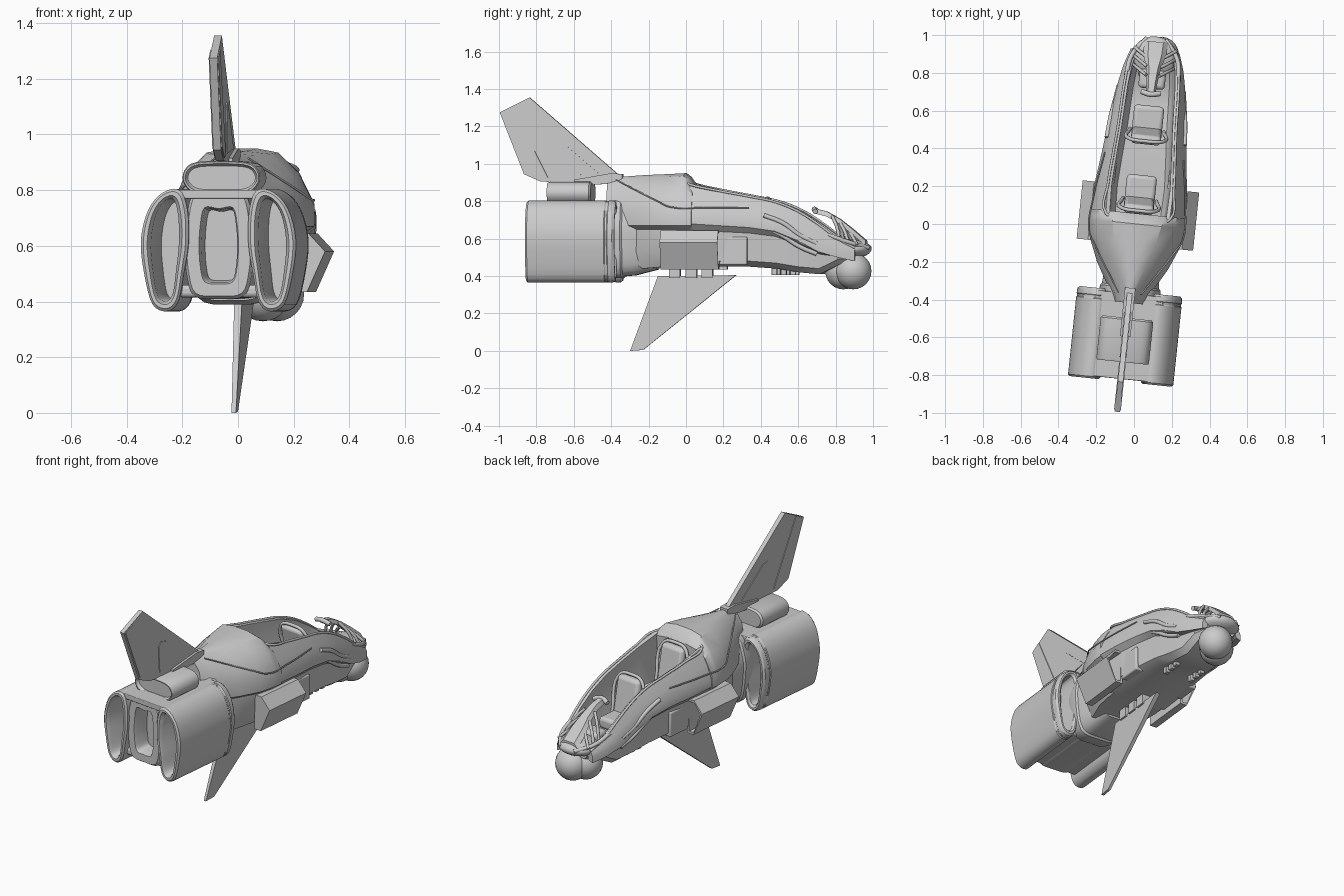
import bpy, bmesh, math
from mathutils import Matrix, Vector

cube = bpy.data.objects.get("Cube")
if cube:
    bpy.data.objects.remove(cube)

grey = bpy.data.materials.new("hull grey")
grey.use_nodes = True
grey.diffuse_color = (0.6, 0.6, 0.6, 1)
grey.node_tree.nodes["Principled BSDF"].inputs["Base Color"].default_value = (0.6, 0.6, 0.6, 1)

PLACE = Matrix.Translation((0.016, 0, 0)) @ Matrix.Rotation(math.radians(-6), 4, 'Z')
parts = []


def add(name, data):
    ob = bpy.data.objects.new(name, data)
    bpy.context.collection.objects.link(ob)
    data.materials.append(grey)
    ob.matrix_world = PLACE
    parts.append(ob)
    return ob


def loft(name, rings, bevel=0):
    """Skin a row of closed rings that share one point count, with end caps."""
    bm = bmesh.new()
    rows = [[bm.verts.new(p) for p in ring] for ring in rings]
    n = len(rows[0])
    for a, b in zip(rows, rows[1:]):
        for i in range(n):
            j = (i + 1) % n
            bm.faces.new((a[i], a[j], b[j], b[i]))
    bm.faces.new(rows[0])
    bm.faces.new(rows[-1])
    bmesh.ops.recalc_face_normals(bm, faces=bm.faces)
    me = bpy.data.meshes.new(name)
    bm.to_mesh(me)
    bm.free()
    ob = add(name, me)
    if bevel:
        mod = ob.modifiers.new("edge", 'BEVEL')
        mod.width, mod.segments = bevel, 3
    return ob


def box(name, lo, hi, bevel=0.0, lean=0.0):
    def ring(z, dy):
        return [(x, y + dy, z) for x, y in
                ((lo[0], lo[1]), (hi[0], lo[1]), (hi[0], hi[1]), (lo[0], hi[1]))]
    return loft(name, [ring(lo[2], 0), ring(hi[2], lean)], bevel=bevel)


def blade(name, outline, thick):
    """Flat side-view outline given thickness by height."""
    return loft(name, [[(s * thick(z), y, z) for y, z in outline] for s in (-1, 1)])


def tube(name, points, radius):
    cu = bpy.data.curves.new(name, 'CURVE')
    cu.dimensions, cu.resolution_u = '3D', 5
    cu.bevel_depth, cu.bevel_resolution, cu.use_fill_caps = radius, 2, True
    sp = cu.splines.new('BEZIER')
    sp.bezier_points.add(len(points) - 1)
    for bp, p in zip(sp.bezier_points, points):
        bp.co = p
        bp.handle_left_type = bp.handle_right_type = 'AUTO'
    return add(name, cu)


def rounded(pts, n=4):
    """Closed Catmull-Rom outline."""
    out, k = [], len(pts)
    for i in range(k):
        a, b, c, d = (Vector(pts[(i + j - 1) % k]) for j in range(4))
        for s in range(n):
            t = s / n
            out.append(b + (c - a) * t / 2 + (2 * a - 5 * b + 4 * c - d) * t * t / 2
                       + (3 * b - a - 3 * c + d) * t ** 3 / 2)
    return out


def shell(name, outline, steps, side=1):
    """Outline in x, z swept through (y, inset) steps."""
    xs, zs = [p[0] for p in outline], [p[1] for p in outline]
    cx, cz = (max(xs) + min(xs)) / 2, (max(zs) + min(zs)) / 2
    hw, hh = max(xs) - cx, max(zs) - cz
    return loft(name, [[(side * (cx + (x - cx) * (1 - d / hw)), y, cz + (z - cz) * (1 - d / hh))
                        for x, z in outline] for y, d in steps])


def mirror(half):
    return half + [(-x, y, z) for x, y, z in reversed(half)]


# Closed rear hull
rear = []
for y, w, top, ts, zs, bot in ((-.42, .08, .92, .02, .87, .60), (-.36, .11, .93, .025, .86, .52),
                               (-.22, .19, .94, .07, .87, .44), (-.10, .24, .945, .11, .87, .45),
                               (0, .255, .95, .13, .88, .45), (.025, .255, .93, .14, .88, .45),
                               (.055, .255, .885, .16, .86, .45)):
    rear.append(mirror([(ts * .4, y, top), (ts, y, top - .015), (w * .8, y, zs - .02), (w, y, .75),
                        (w, y, .67), (w - .03, y, .65), (w - .035, y, .53), (w * .65, y, bot)]))
loft("rear_hull", rear)

# Open cockpit hull, folded over the rim into a floor
SIDE = ((.04, .255, .89, .17, .72, .45), (.20, .245, .855, .175, .71, .45),
        (.36, .225, .825, .165, .70, .45), (.50, .21, .795, .155, .68, .44),
        (.62, .195, .745, .15, .63, .42), (.73, .18, .675, .145, .57, .41),
        (.83, .16, .60, .135, .54, .46), (.92, .13, .55, .115, .52, .49))
front = []
for y, w, rim, wr, mid, bot in SIDE:
    front.append(mirror([(wr - .05, y, bot + .04), (wr - .03, y, bot + .07), (wr - .02, y, rim - .005),
                         (wr, y, rim), (w * .6 + wr * .4, y, mid * .5 + rim * .5), (w, y, mid),
                         (w, y, mid - .04), (w - .03, y, mid * .8 + bot * .2 - .02),
                         (w - .035, y, bot + .03), (w * .6, y, bot)]))
loft("cockpit_hull", front)

# Cockpit rim
tube("cockpit_rim", [(-r[3], r[0], r[2]) for r in reversed(SIDE)]
     + [(-.12, .025, .90), (.12, .025, .90)] + [(r[3], r[0], r[2]) for r in SIDE], .007)

# Seats
for i, (y, z) in enumerate(((.46, .80), (.09, .865))):
    box(f"seat_cushion_{i}", (-.08, y, z - .27), (.08, y + .17, z - .20), .02)
    box(f"seat_back_{i}", (-.08, y + .01, z - .24), (.08, y + .06, z), .02, lean=-.05)
    tube(f"seat_frame_{i}", [(-.09, y + .04, z - .22), (-.085, y - .015, z - .01), (0, y - .02, z + .015),
                             (.085, y - .015, z - .01), (.09, y + .04, z - .22)], .010)

# Nose cap, control arm and window bars
bm = bmesh.new()
bmesh.ops.create_uvsphere(bm, u_segments=24, v_segments=12, radius=1)
me = bpy.data.meshes.new("nose_cap")
bm.to_mesh(me)
bm.free()
ob = add("nose_cap", me)
ob.matrix_world = PLACE @ Matrix.Translation((0, .89, .545)) @ Matrix.Diagonal((.12, .108, .05, 1))
loft("control_arm", [[(s * w, y, z + dz) for s, dz in ((-1, -.012), (-.6, .015), (.6, .015), (1, -.012))]
                     for y, w, z in ((.70, .025, .745), (.76, .03, .73), (.83, .04, .69),
                                     (.90, .06, .635), (.97, .065, .575))])
tube("control_grip", [(-.05, .70, .745), (0, .69, .758), (.05, .70, .745)], .014)
box("console", (-.07, .72, .50), (.07, .82, .60), .02)
for s in (1, -1):
    for i in range(3):
        y = .79 + .045 * i
        tube("window_bar", [(s * .035, y, .72 - .04 * i), (s * .08, y + .03, .66 - .03 * i),
                            (s * .11, y + .05, .565)], .009)
    tube("nose_rail", [(s * .14, .78, .62), (s * .12, .89, .58), (s * .05, .985, .55)], .012)

# Twin balls slung diagonally under the nose
for name, x, y in (("nose_ball_rear", -.015, .845), ("nose_ball_front", .03, .902)):
    ball = add(name, me.copy())
    ball.matrix_world = PLACE @ Matrix.Translation((x, y, .427)) @ Matrix.Scale(.098, 4)

# Engines
NACELLE = rounded(((.14, .80), (.20, .792), (.253, .73), (.28, .62), (.268, .50), (.238, .39),
                   (.185, .365), (.145, .40), (.125, .50), (.108, .61), (.112, .73)))
for s in (1, -1):
    shell("engine_left" if s > 0 else "engine_right", NACELLE,
          ((-.55, .045), (-.82, .036), (-.838, .024), (-.838, .010), (-.828, 0), (-.415, 0), (-.41, .004),
           (-.40, .004), (-.395, 0), (-.37, .002), (-.358, .012), (-.358, .024), (-.37, .036), (-.50, .045)), s)

# Engine core with an oval exhaust pit, and plates bridging the engines
CORE = rounded(((-.09, .79), (0, .785), (.09, .79), (.118, .70), (.125, .60), (.118, .50), (.09, .42),
                (0, .41), (-.09, .42), (-.118, .50), (-.125, .60), (-.118, .70)))
shell("engine_core", CORE, ((-.72, .066), (-.80, .060), (-.815, .054), (-.815, .01), (-.80, 0), (-.40, 0)))
box("engine_deck", (-.18, -.825, .77), (.18, -.37, .801), .004)
box("engine_keel", (-.15, -.80, .415), (.15, -.40, .46), .015)

# Neck between hull and engines
COLLAR = rounded(((-.09, .80), (.09, .80), (.145, .71), (.155, .60), (.12, .42), (0, .395),
                  (-.12, .42), (-.155, .60), (-.145, .71)))
shell("engine_neck", COLLAR, ((-.43, .01), (-.37, -.005), (-.34, -.005), (-.33, .004), (-.27, .01), (-.15, .04)))

# Box on top of the engines
DECK = rounded(((-.14, .84), (-.11, .895), (0, .905), (.11, .895), (.14, .84), (.10, .79), (0, .785), (-.10, .79)))
shell("engine_top_box", DECK, ((-.715, .018), (-.72, .014), (-.735, .01), (-.735, .004), (-.725, 0), (-.51, 0), (-.50, .01)))

# Upper fin with raised panels, and lower fin
blade("upper_fin", ((-.36, .94), (-.84, 1.355), (-1, 1.275), (-.87, .945), (-.78, .905), (-.55, .90), (-.40, .90)),
      lambda z: .014)
blade("upper_fin_panel", ((-.70, .93), (-.71, 1.09), (-.69, 1.115), (-.65, 1.105), (-.47, .95)), lambda z: .018)
blade("upper_fin_rudder", ((-.93, 1.305), (-.99, 1.275), (-.865, .955), (-.78, .915), (-.74, .925)), lambda z: .018)
blade("fin_root", ((-.34, .945), (-.40, .95), (-.60, .915), (-.60, .88), (-.34, .90)), lambda z: .028)
blade("lower_fin", ((-.15, .40), (.27, .405), (-.23, .005), (-.30, 0)), lambda z: .008 + .015 * z)
for y in (-.06, .03, .115):
    box("fin_mount", (-.025, y - .03, .39), (.025, y + .03, .47))

for s in (1, -1):
    # Hollow side pods
    pod = [(.20, .645), (.25, .645), (.31, .58), (.245, .435), (.20, .435)]
    shell("pod", pod, ((-.11, 0), (.20, 0), (.20, .014), (.06, .016)), s)
    box("side_locker", (s * .14, .20, .46), (s * .208, .35, .61), .008)
    # Curved ribs beside the nose
    for i in range(3):
        d = .035 * i
        tube("side_rib", [(s * (.207 - d / 7), .44 + d / 3, .725 - d), (s * (.199 - d / 7), .54, .685 - d),
                          (s * (.186 - d / 7), .63, .62 - d * .9), (s * (.172 - d / 7), .72, .575 - d * .8)], .012)
        box("belly_vent", (s * .07, .47 + .05 * i, .405), (s * .10, .50 + .05 * i, .45), .004)
    # Raised shoulder line
    tube("shoulder_seam", [(s * .06, -.37, .915), (s * .213, -.13, .80), (s * .25, -.06, .77),
                           (s * .245, .12, .765), (s * .21, .36, .765)], .004)

bpy.ops.object.select_all(action='DESELECT')
for ob in parts:
    ob.select_set(ob.type == 'MESH')
bpy.context.view_layer.objects.active = parts[0]
bpy.ops.object.shade_smooth_by_angle(angle=math.radians(32))
